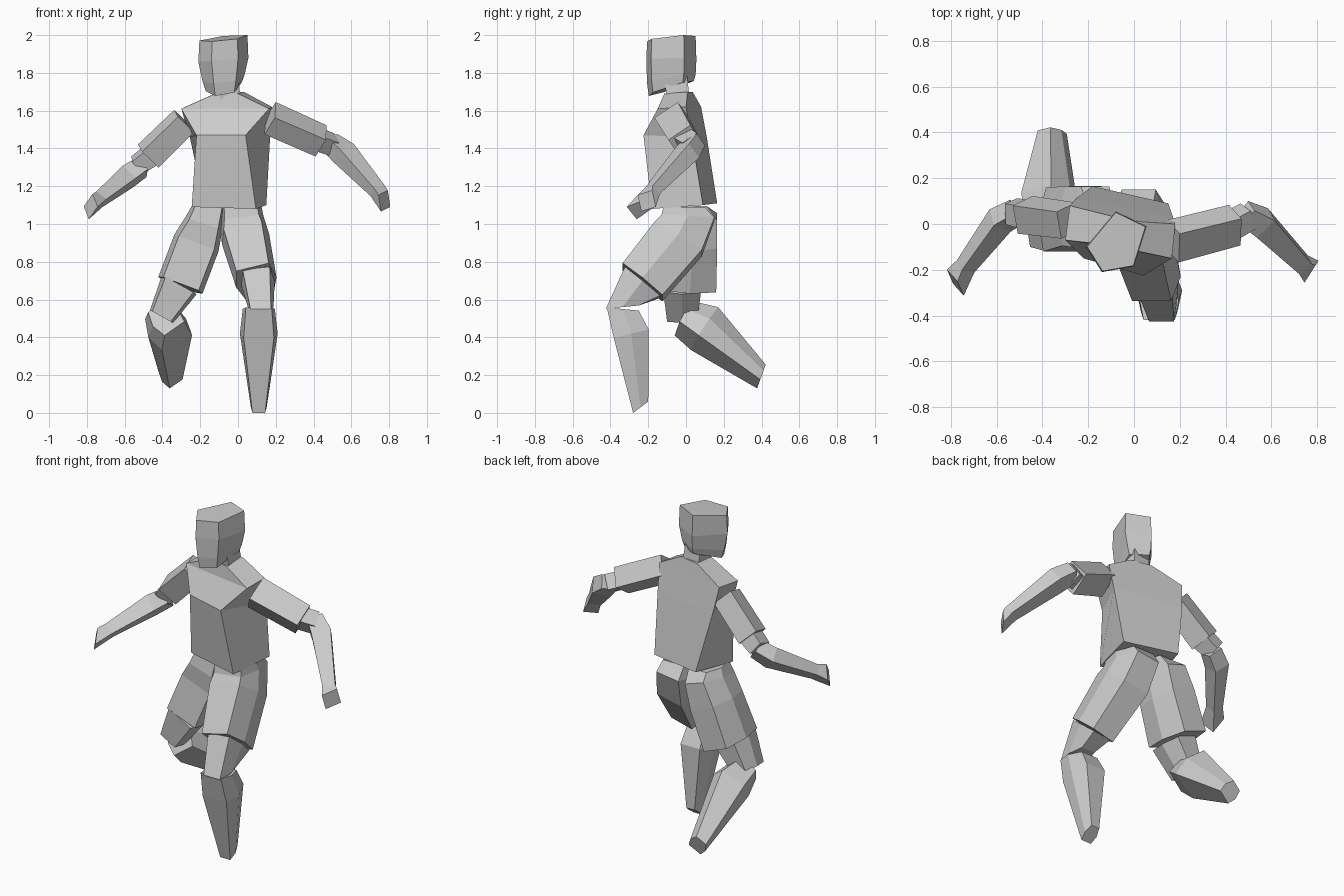
import bpy
import bmesh
from mathutils import Vector

cube = bpy.data.objects.get("Cube")
if cube:
    bpy.data.objects.remove(cube, do_unlink=True)

grey = bpy.data.materials.new("plain_grey")
grey.use_nodes = True
grey.diffuse_color = (0.6, 0.6, 0.6, 1)
grey.node_tree.nodes["Principled BSDF"].inputs["Base Color"].default_value = (0.6, 0.6, 0.6, 1)

FRONT = Vector((0, -1, 0))
LEG = [(-.8, 1), (.8, 1), (1, 0), (.65, -1), (-.65, -1), (-1, 0)]
ARM = [(-1, 1), (1, 1), (1, -1), (-1, -1)]


def loft(name, rings):
    """Skin a list of equal-length point rings and cap both ends."""
    bm = bmesh.new()
    loops = [[bm.verts.new(p) for p in ring] for ring in rings]
    for low, high in zip(loops, loops[1:]):
        for i in range(len(low)):
            j = (i + 1) % len(low)
            bm.faces.new((low[i], low[j], high[j], high[i]))
    bm.faces.new(loops[0])
    bm.faces.new(loops[-1])
    bmesh.ops.recalc_face_normals(bm, faces=bm.faces)
    mesh = bpy.data.meshes.new(name)
    bm.to_mesh(mesh)
    bm.free()
    mesh.materials.append(grey)
    obj = bpy.data.objects.new(name, mesh)
    bpy.context.collection.objects.link(obj)
    return obj


def limb(name, stations, profile=LEG, ref=FRONT, start=None, end=None):
    """Stations are (x, y, z, half width, half depth); rings follow the path."""
    pts = [Vector(s[:3]) for s in stations]
    dirs = [(b - a).normalized() for a, b in zip(pts, pts[1:])]
    axes = [dirs[0]] + [(a + b).normalized() for a, b in zip(dirs, dirs[1:])] + [dirs[-1]]
    if start:
        axes[0] = Vector(start).normalized()
    if end:
        axes[-1] = Vector(end).normalized()
    rings = []
    for p, axis, s in zip(pts, axes, stations):
        depth = (Vector(ref) - axis * axis.dot(Vector(ref))).normalized()
        side = axis.cross(depth)
        rings.append([p + side * u * s[3] + depth * v * s[4] for u, v in profile])
    return loft(name, rings)


# Head: one turned outline, narrowed and tilted at each level
outline = [(-.21, -.1), (-.14, -.21), (0, -.185), (.055, -.01), (-.08, .055)]
levels = [(1.72, .72, .9, .28), (1.77, .84, .97, .15), (1.87, 1, 1, 0), (1.984, .96, .97, .09)]
loft("head", [[(-.07 + (x + .07) * sx, -.08 + (y + .08) * sy,
                z + tilt * (y + .08) + .08 * (x + .07))
               for x, y in outline] for z, sx, sy, tilt in levels])

limb("neck", [(-.04, -.04, 1.64, .055, .06), (-.05, -.055, 1.79, .05, .06)], ARM)

# Torso: front right, front left, back left, back right at each level
loft("torso", [
    [(-.245, -.1, 1.09), (.095, -.18, 1.08), (.15, .09, 1.1), (-.18, .165, 1.11)],
    [(-.22, -.15, 1.47), (.04, -.225, 1.47), (.17, .03, 1.46), (-.255, .11, 1.46)],
    [(-.3, -.07, 1.61), (.165, -.15, 1.61), (.18, 0, 1.62), (-.28, .08, 1.62)],
    [(-.12, -.09, 1.69), (0, -.115, 1.69), (.03, .01, 1.7), (-.1, .035, 1.7)],
])

# Left leg: forward, knee bent
limb("left_shorts_leg", [(.015, -.01, 1.09, .11, .11), (.02, .01, 1.03, .115, .14),
                         (.04, -.04, .92, .128, .145), (.097, -.23, .69, .11, .135)],
     start=(0, 0, -1))
limb("left_knee", [(.105, -.23, .69, .09, .12), (.12, -.337, .56, .068, .088)], end=(0, .1, -1))
limb("left_shin", [(.11, -.335, .55, .085, .085), (.11, -.29, .42, .1, .095),
                   (.11, -.24, .03, .042, .05)], start=(0, -.1, -1), end=(0, .6, -.8))

# Right leg: shin kicked back and rolled a little
limb("right_shorts_leg", [(-.155, .01, 1.095, .09, .1), (-.175, .03, 1.02, .1, .135),
                          (-.22, .035, .9, .125, .13), (-.305, .02, .675, .125, .14)],
     start=(0, 0, -1))
limb("right_knee", [(-.31, -.02, .68, .105, .1), (-.405, -.02, .51, .07, .08)])
limb("right_shin", [(-.385, -.015, .505, .082, .082), (-.375, .1, .45, .114, .108),
                    (-.36, .4, .195, .053, .055)], ref=(.25, -1, 0), end=(0, .94, -.34))

# Left arm, flaring into a fist
up = (0, -.55, .83)
limb("left_sleeve", [(.17, -.075, 1.56, .075, .06), (.44, -.005, 1.44, .07, .06)], ARM, up)
limb("left_elbow", [(.43, -.005, 1.445, .05, .045), (.5, .035, 1.42, .048, .045)], ARM, up)
limb("left_forearm_and_hand", [(.485, .045, 1.435, .045, .04), (.56, .005, 1.375, .055, .048),
                               (.74, -.178, 1.175, .036, .03), (.775, -.208, 1.122, .047, .045)],
     ARM, (0, -.3, .95), end=(.84, -.54, 0))

# Right arm, flaring into a fist
up = (0, -.3, .95)
limb("right_sleeve", [(-.285, .015, 1.545, .062, .062), (-.475, .04, 1.36, .065, .064)], ARM, up)
limb("right_elbow", [(-.46, .04, 1.365, .052, .05), (-.535, .055, 1.31, .048, .045)], ARM, up)
limb("right_forearm_and_hand", [(-.51, .055, 1.3, .045, .04), (-.585, .015, 1.25, .05, .045),
                                (-.735, -.185, 1.13, .034, .032), (-.78, -.256, 1.092, .048, .048)],
     ARM, (.39, -.6, .7), end=(-.84, -.54, .16))
